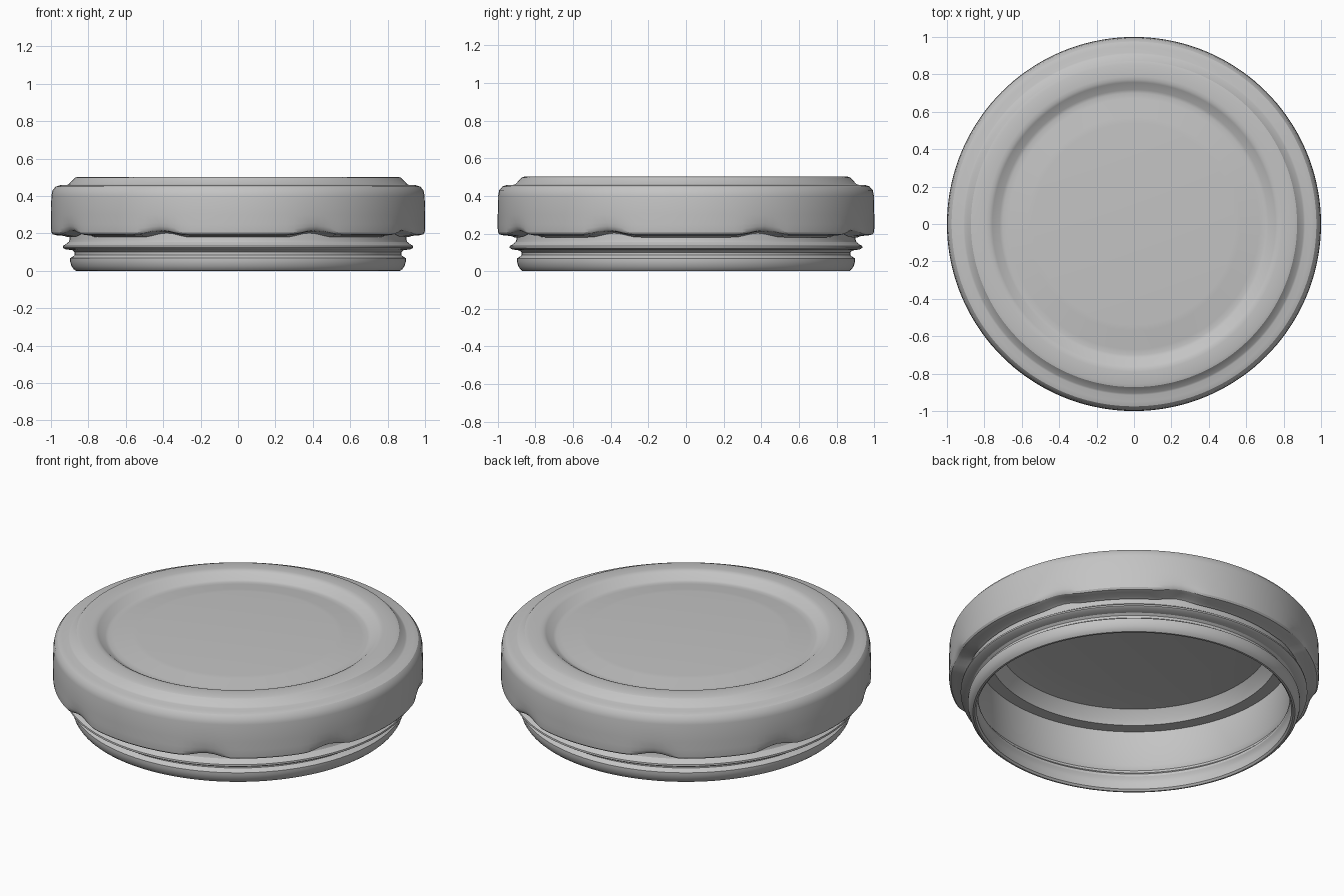
import bpy, bmesh, math

cube = bpy.data.objects.get("Cube")
if cube:
    bpy.data.objects.remove(cube, do_unlink=True)

grey = bpy.data.materials.new("plain grey")
grey.use_nodes = True
colour = (0.55, 0.55, 0.55, 1)
grey.diffuse_color = colour
grey.node_tree.nodes["Principled BSDF"].inputs["Base Color"].default_value = colour

STEPS = 144


def lathe(name, profile, closed, shape=None):
    """Spin an (r, z) profile around z, optionally reshape it, and smooth it."""
    bm = bmesh.new()
    verts = [bm.verts.new((r, 0, z)) for r, z in profile]
    edges = [bm.edges.new(p) for p in zip(verts, verts[1:])]
    if closed:
        edges.append(bm.edges.new((verts[-1], verts[0])))
    bmesh.ops.spin(bm, geom=verts + edges, cent=(0, 0, 0), axis=(0, 0, 1),
                   angle=math.tau, steps=STEPS)
    bmesh.ops.remove_doubles(bm, verts=bm.verts, dist=0.0005)
    bmesh.ops.dissolve_degenerate(bm, edges=bm.edges, dist=0.0001)
    if shape:
        for v in bm.verts:
            shape(v)
    bmesh.ops.recalc_face_normals(bm, faces=bm.faces)
    mesh = bpy.data.meshes.new(name)
    bm.to_mesh(mesh)
    bm.free()
    mesh.materials.append(grey)
    obj = bpy.data.objects.new(name, mesh)
    bpy.context.collection.objects.link(obj)
    bpy.ops.object.select_all(action="DESELECT")
    obj.select_set(True)
    bpy.context.view_layer.objects.active = obj
    bpy.ops.object.shade_smooth_by_angle(angle=math.radians(30))
    return obj


def scallop(v):
    """Press a pair of shallow waves per quarter into the skirt's lower edge."""
    if v.co.z > 0.27 or v.co.xy.length < 0.9:
        return
    angle = math.degrees(math.atan2(v.co.y, v.co.x)) % 90
    offset = abs(abs(angle - 45) - 20)
    half_width = 9
    if offset < half_width:
        bump = 0.5 + 0.5 * math.cos(math.pi * offset / half_width)
        low = min(1, (0.27 - v.co.z) / 0.07)
        v.co.z += 0.022 * bump * low
        v.co.xy *= 1 - 0.012 * bump * low


# Pressed lid: raised centre, sunken groove, rim, shoulder, skirt, underside
lid_profile = [
    (0, 0.48), (0.54, 0.48), (0.57, 0.478), (0.67, 0.463), (0.7, 0.461),
    (0.718, 0.465), (0.757, 0.495), (0.772, 0.502), (0.79, 0.503),
    (0.855, 0.503), (0.872, 0.498), (0.905, 0.463), (0.915, 0.459),
    (0.95, 0.458), (0.975, 0.45), (0.992, 0.43), (0.998, 0.4),
    (1, 0.3), (1, 0.25), (1, 0.225), (0.998, 0.205), (0.99, 0.195),
    (0.97, 0.19), (0.93, 0.187), (0.912, 0.18), (0.912, 0.19), (0.955, 0.21),
    (0.955, 0.4), (0.93, 0.43), (0.88, 0.43), (0.87, 0.37), (0.785, 0.37),
    (0.77, 0.4), (0.735, 0.443), (0.7, 0.448), (0.56, 0.465), (0, 0.468)]
lathe("lid", lid_profile, False, scallop)

# Jar neck: thread ridge, groove and lower bead, echoed on the inner wall
neck_profile = [
    (0.855, 0.375), (0.89, 0.375), (0.9, 0.36), (0.9, 0.17), (0.905, 0.155),
    (0.92, 0.143), (0.936, 0.134), (0.937, 0.124), (0.925, 0.116),
    (0.885, 0.11), (0.873, 0.1), (0.873, 0.085), (0.885, 0.075),
    (0.898, 0.068), (0.898, 0.05), (0.89, 0.025), (0.88, 0.01), (0.87, 0.001),
    (0.86, 0), (0.85, 0.01), (0.855, 0.05), (0.85, 0.07), (0.842, 0.085),
    (0.843, 0.1), (0.865, 0.12), (0.868, 0.135), (0.855, 0.16)]
lathe("jar_neck", neck_profile, True)
